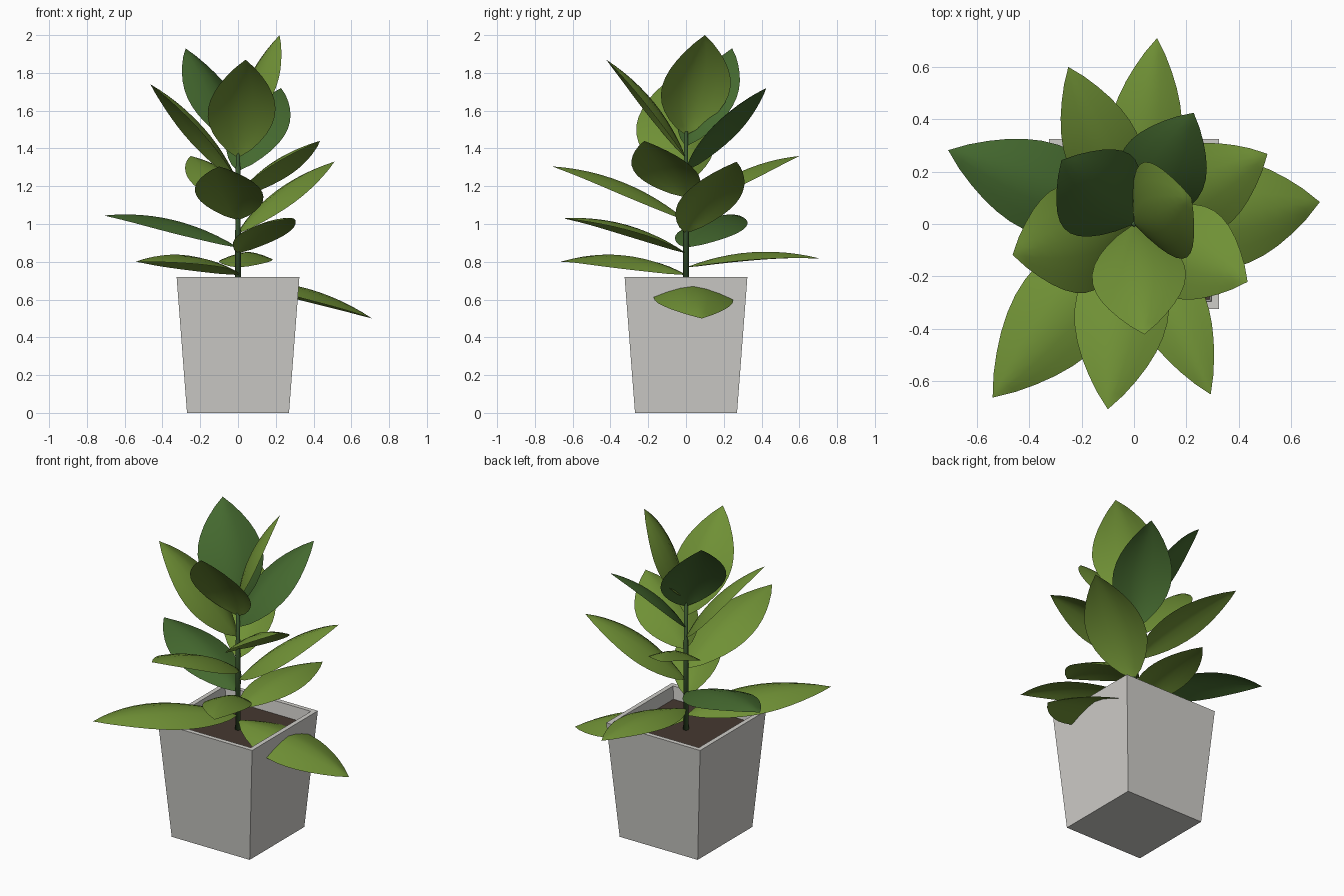
import bpy, bmesh, math
from mathutils import Vector

if "Cube" in bpy.data.objects:
    bpy.data.objects.remove(bpy.data.objects["Cube"])


def material(name, rgb):
    m = bpy.data.materials.new(name)
    m.diffuse_color = (*rgb, 1)
    m.use_nodes = True
    m.node_tree.nodes["Principled BSDF"].inputs["Base Color"].default_value = m.diffuse_color
    return m


POT = material("pale stone", (0.62, 0.61, 0.58))
SOIL = material("dark soil", (0.06, 0.04, 0.03))
STEM = material("stem green", (0.045, 0.10, 0.03))
LIGHT = material("leaf green", (0.16, 0.28, 0.036))
DARK = material("deep leaf green", (0.058, 0.14, 0.028))


def make_object(name, bm, mat, smooth=False):
    bmesh.ops.recalc_face_normals(bm, faces=bm.faces) if not smooth else None
    me = bpy.data.meshes.new(name)
    bm.to_mesh(me)
    bm.free()
    me.materials.append(mat)
    if smooth:
        me.polygons.foreach_set("use_smooth", [True] * len(me.polygons))
    ob = bpy.data.objects.new(name, me)
    bpy.context.collection.objects.link(ob)
    return ob


def loft(name, rings, sides, mat, turn=0.0, smooth=False):
    """Skin stacked (radius, z) rings, with caps on both ends."""
    bm = bmesh.new()
    loops = []
    for r, z in rings:
        loops.append([bm.verts.new((r * math.cos(turn + math.tau * k / sides),
                                    r * math.sin(turn + math.tau * k / sides), z))
                      for k in range(sides)])
    for a, b in zip(loops, loops[1:]):
        for k in range(sides):
            n = (k + 1) % sides
            bm.faces.new((a[k], a[n], b[n], b[k]))
    bm.faces.new(loops[0][::-1])
    bm.faces.new(loops[-1])
    return make_object(name, bm, mat, smooth)


# Square tapered pot with a hollow top, and the soil inside it
S2 = math.sqrt(2)
loft("pot", [(0.27 * S2, 0), (0.325 * S2, 0.72), (0.297 * S2, 0.72), (0.285 * S2, 0.60)],
     4, POT, math.pi / 4)
loft("soil", [(0.284 * S2, 0.605), (0.290 * S2, 0.642)], 4, SOIL, math.pi / 4)

# Thin upright stem
loft("stem", [(0.016, 0.63), (0.014, 1.1), (0.010, 1.49)], 8, STEM, smooth=True)


def leaf(name, base_z, tip, width, mat, rows=12, cols=6):
    """Arched, pointed leaf from the stem to its tip, with drooping edges."""
    base = Vector((0, 0, base_z))
    chord = Vector(tip) - base
    length = chord.length
    d = chord.normalized()
    side = d.cross(Vector((0, 0, 1))).normalized()
    normal = side.cross(d)
    bm = bmesh.new()
    grid = []
    for i in range(rows + 1):
        t = i / rows
        spread = max(0.0, math.sin(math.pi * t ** 0.92)) ** 0.88
        mid = base + chord * t + normal * (0.08 * length * 4 * t * (1 - t))
        if i in (0, rows):
            grid.append([bm.verts.new(mid)] * (cols + 1))
            continue
        row = []
        for j in range(cols + 1):
            u = 2 * j / cols - 1
            row.append(bm.verts.new(mid + side * (u * spread * width / 2)
                                    - normal * (0.15 * width * spread * abs(u) ** 1.5)))
        grid.append(row)
    for a, b in zip(grid, grid[1:]):
        for j in range(cols):
            corners = list(dict.fromkeys((a[j], a[j + 1], b[j + 1], b[j])))
            bm.faces.new(corners)
    return make_object(name, bm, mat, True)


# Leaves spiralling up the stem: base height, tip x, y, z, width, colour
LEAVES = [
    (0.70, 0.71, 0.084, 0.50, 0.42, LIGHT),
    (0.73, -0.54, -0.663, 0.80, 0.38, LIGHT),
    (0.77, 0.088, 0.71, 0.817, 0.28, LIGHT),
    (0.845, 0.293, -0.651, 1.03, 0.27, LIGHT),
    (0.875, -0.71, 0.282, 1.045, 0.35, DARK),
    (0.95, 0.51, 0.268, 1.33, 0.35, LIGHT),
    (1.02, -0.10, -0.708, 1.305, 0.36, LIGHT),
    (1.08, -0.251, 0.60, 1.36, 0.29, LIGHT),
    (1.14, 0.434, -0.221, 1.44, 0.37, LIGHT),
    (1.22, -0.464, -0.118, 1.74, 0.42, LIGHT),
    (1.28, 0.228, 0.425, 1.72, 0.34, DARK),
    (1.35, 0.04, -0.422, 1.87, 0.36, LIGHT),
    (1.41, -0.277, 0.244, 1.93, 0.38, DARK),
    (1.47, 0.22, 0.10, 2.0, 0.40, LIGHT),
]
for n, (bz, x, y, z, w, mat) in enumerate(LEAVES, 1):
    leaf(f"leaf_{n:02d}", bz, (x, y, z), w, mat)
